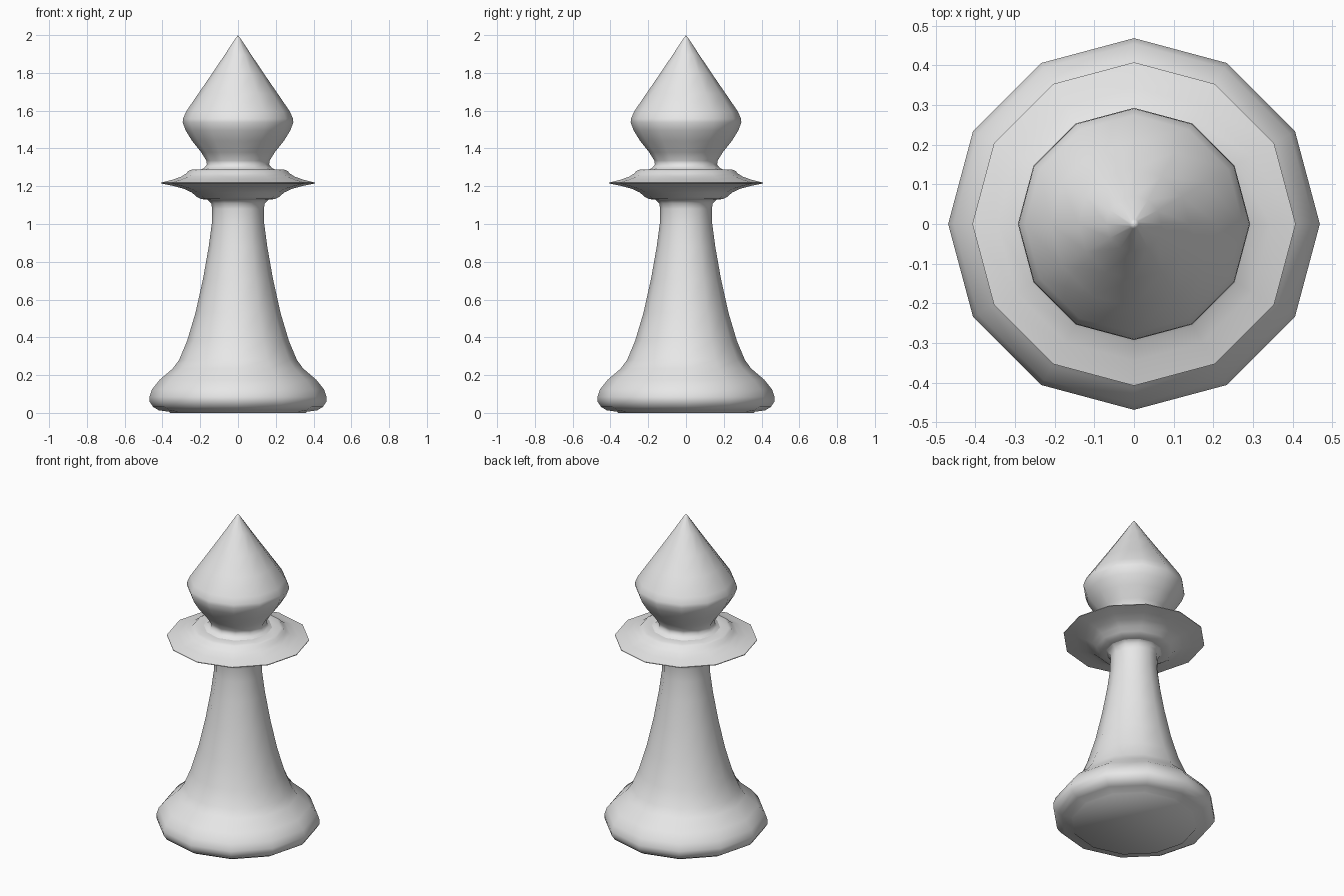
import bpy
import bmesh
from math import cos, sin, tau, radians

SIDES = 12

cube = bpy.data.objects.get("Cube")
if cube:
    bpy.data.objects.remove(cube, do_unlink=True)

# Single plain grey material
grey = bpy.data.materials.new("light_grey")
grey.use_nodes = True
colour = (0.8, 0.8, 0.8, 1)
grey.diffuse_color = colour
grey.node_tree.nodes["Principled BSDF"].inputs["Base Color"].default_value = colour


def lathe(name, profile):
    """Turn a (radius, height) profile, listed bottom to top, into a closed solid."""
    bm = bmesh.new()
    rings = []
    for r, z in profile:
        if r == 0:
            rings.append([bm.verts.new((0, 0, z))] * SIDES)
        else:
            rings.append([bm.verts.new((r * cos(tau * i / SIDES), r * sin(tau * i / SIDES), z))
                          for i in range(SIDES)])
    for low, high in zip(rings, rings[1:]):
        for i in range(SIDES):
            j = (i + 1) % SIDES
            corners = [low[i], low[j], high[j], high[i]]
            bm.faces.new(list(dict.fromkeys(corners)))
    for ring in (rings[0], rings[-1]):
        if ring[0] is not ring[1]:
            bm.faces.new(ring)
    bmesh.ops.recalc_face_normals(bm, faces=bm.faces)
    mesh = bpy.data.meshes.new(name)
    bm.to_mesh(mesh)
    bm.free()
    mesh.materials.append(grey)
    obj = bpy.data.objects.new(name, mesh)
    bpy.context.collection.objects.link(obj)
    bpy.ops.object.select_all(action="DESELECT")
    obj.select_set(True)
    bpy.context.view_layer.objects.active = obj
    bpy.ops.object.shade_smooth_by_angle(angle=radians(65))
    return obj


# Rounded foot flowing into the tapering stem
lathe("foot_and_stem", [
    (0.36, 0), (0.365, 0.006), (0.42, 0.014), (0.45, 0.032), (0.468, 0.06), (0.469, 0.085),
    (0.455, 0.125), (0.415, 0.175), (0.345, 0.235), (0.312, 0.28), (0.27, 0.38),
    (0.225, 0.53), (0.185, 0.71), (0.155, 0.88), (0.139, 1.0), (0.137, 1.08),
    (0.142, 1.11), (0.16, 1.128), (0.19, 1.137)])

# Thin flared collar
lathe("collar", [
    (0.15, 1.127), (0.195, 1.132), (0.22, 1.145), (0.245, 1.167), (0.285, 1.186),
    (0.34, 1.201), (0.408, 1.215), (0.408, 1.219), (0.345, 1.235), (0.3, 1.251),
    (0.275, 1.267), (0.262, 1.281), (0.245, 1.288), (0.195, 1.289), (0.16, 1.289)])

# Pointed head on a narrow neck
lathe("pointed_head", [
    (0.2, 1.287), (0.178, 1.298), (0.165, 1.315), (0.167, 1.335), (0.195, 1.38),
    (0.243, 1.44), (0.277, 1.495), (0.293, 1.538), (0.291, 1.558), (0.275, 1.595),
    (0.21, 1.69), (0.14, 1.792), (0.07, 1.896), (0.012, 1.984), (0, 2.0)])
